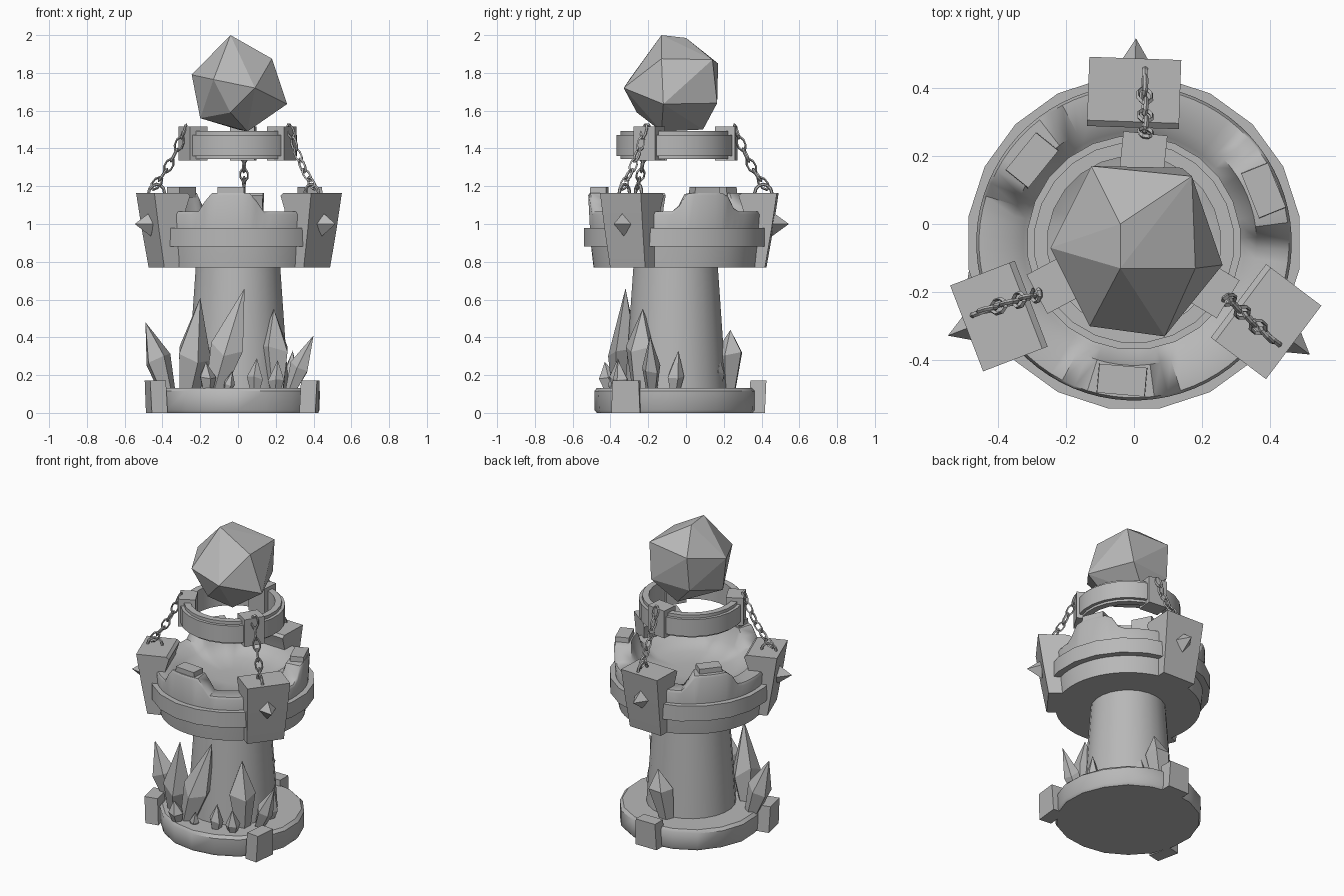
import bpy, bmesh, math, random
from mathutils import Vector, Matrix

if "Cube" in bpy.data.objects:
    bpy.data.objects.remove(bpy.data.objects["Cube"])

random.seed(4)
CX, CY = 0.0, -0.055
stone = bpy.data.materials.new("grey_stone")
stone.diffuse_color = (0.48, 0.48, 0.48, 1)
stone.use_nodes = True
stone.node_tree.nodes["Principled BSDF"].inputs["Base Color"].default_value = stone.diffuse_color
MERLONS = ((265, 0.405), (22, 0.41), (141, 0.385))


def finish(name, bm, smooth=None):
    """Turn a bmesh into a named object with the stone material."""
    bmesh.ops.recalc_face_normals(bm, faces=bm.faces)
    me = bpy.data.meshes.new(name)
    bm.to_mesh(me)
    bm.free()
    me.materials.append(stone)
    ob = bpy.data.objects.new(name, me)
    bpy.context.collection.objects.link(ob)
    if smooth:
        bpy.ops.object.select_all(action='DESELECT')
        ob.select_set(True)
        bpy.context.view_layer.objects.active = ob
        bpy.ops.object.shade_smooth_by_angle(angle=math.radians(smooth))
    return ob


def merlon_height(deg):
    """Extra parapet height: flat merlon tops with sloping shoulders."""
    h = 0.0
    for m, _ in MERLONS:
        d = abs((deg - m + 180) % 360 - 180)
        h = max(h, min(1.0, max(0.0, (22 - d) / 8)))
    return 0.1 * h


def lathe(name, profile, sides, closed=False, wobble=0.0, smooth=35):
    """Spin (r, z, share of merlon height) round the tower axis."""
    bm = bmesh.new()
    rings = []
    jitter = [random.uniform(-wobble, wobble) for _ in range(sides)]
    for r, z, *share in profile:
        ring = []
        for i in range(sides):
            a = 2 * math.pi * (i + 0.5) / sides
            rr = r + jitter[i] + random.uniform(-wobble, wobble) * 0.4
            up = share[0] * merlon_height(math.degrees(a)) if share else 0
            ring.append(bm.verts.new((CX + rr * math.cos(a), CY + rr * math.sin(a), z + up)))
        rings.append(ring)
    pairs = list(zip(rings, rings[1:])) + ([(rings[-1], rings[0])] if closed else [])
    for a, b in pairs:
        for i in range(sides):
            j = (i + 1) % sides
            bm.faces.new((a[i], a[j], b[j], b[i]))
    if not closed:
        bm.faces.new(rings[0])
        bm.faces.new(rings[-1])
    return finish(name, bm, smooth)


def prism(name, outline, loc, turn, smooth=None):
    """Outline of (radial, z, half width); mirrored across the radial plane."""
    bm = bmesh.new()
    m = Matrix.Translation((loc[0], loc[1], 0)) @ Matrix.Rotation(math.radians(turn), 4, 'Z')
    left = [bm.verts.new(m @ Vector((r, w, z))) for r, z, w in outline]
    right = [bm.verts.new(m @ Vector((r, -w, z))) for r, z, w in outline]
    bm.faces.new(left)
    bm.faces.new(right)
    n = len(outline)
    for i in range(n):
        j = (i + 1) % n
        bm.faces.new((left[i], left[j], right[j], right[i]))
    return finish(name, bm, smooth)


def box(name, loc, turn, depth, z0, z1, w0, w1, lean=0.0):
    d = depth / 2
    return prism(name, [(-d, z0, w0), (d, z0, w0), (d + lean, z1, w1), (-d + lean, z1, w1)], loc, turn)


def polar(deg, r):
    a = math.radians(deg)
    return Vector((CX + r * math.cos(a), CY + r * math.sin(a), 0))


def spindle(name, base, tip, radius, waist=0.4, sides=5):
    """Pointed crystal, widest part of the way up."""
    base, tip = Vector(base), Vector(tip)
    axis = tip - base
    rot = axis.to_track_quat('Z', 'Y').to_matrix()
    bm = bmesh.new()
    top = bm.verts.new(tip)
    loops = []
    for t, k in ((0, 0.55), (waist, 1.0)):
        ring = []
        for i in range(sides):
            a = 2 * math.pi * i / sides + 0.4
            rr = radius * k * random.uniform(0.9, 1.15)
            tt = t + (random.uniform(-0.07, 0.07) if t else 0)
            ring.append(bm.verts.new(base + axis * tt + rot @ Vector((rr * math.cos(a), rr * math.sin(a), 0))))
        loops.append(ring)
    lo, hi = loops
    bm.faces.new(lo)
    for i in range(sides):
        j = (i + 1) % sides
        bm.faces.new((lo[i], lo[j], hi[j], hi[i]))
        bm.faces.new((hi[i], hi[j], top))
    return finish(name, bm)


# Foot, column, battlement head with blended merlons, and its band
lathe("base_disc", [(0.425, 0.0), (0.435, 0.015), (0.437, 0.115), (0.42, 0.133)], 18, wobble=0.007, smooth=40)
lathe("column", [(0.27, 0.12), (0.255, 0.35), (0.225, 0.78)], 24)
lathe("battlement_head", [(0.435, 0.77), (0.45, 0.9), (0.463, 1.05, 1), (0.455, 1.065, 1),
                          (0.36, 1.065, 1), (0.325, 1.03, 0.3), (0.25, 1.0), (0.1, 0.99)], 72, smooth=50)
lathe("head_band", [(0.44, 0.88), (0.492, 0.88), (0.492, 0.98), (0.44, 0.98)], 20, closed=True)

# Hanging ring: inner hoop with a raised outer hoop
lathe("ring_inner", [(0.255, 1.345), (0.295, 1.345), (0.295, 1.492), (0.255, 1.492)], 24, closed=True)
lathe("ring_outer", [(0.285, 1.36), (0.315, 1.36), (0.315, 1.472), (0.285, 1.472)], 24, closed=True)

# Blocks on the foot
for loc, turn in (((-0.43, -0.235), 192), ((0.375, -0.315), -6), ((0.0, 0.375), 90)):
    box("base_block", loc, turn, 0.085, 0.0, 0.172, 0.076, 0.07, lean=0.008)

# Cap blocks on the merlons
for deg, r in MERLONS:
    box("merlon_cap", polar(deg, r), deg, 0.085, 1.14, 1.197, 0.072, 0.07)

# One shared chain link mesh, stretched and octagonal
bpy.ops.mesh.primitive_torus_add(major_radius=0.024, minor_radius=0.006, major_segments=8, minor_segments=4)
link = bpy.context.object
link.name = "chain_link"
link.data.materials.append(stone)
link_mesh = link.data
link_mesh.transform(Matrix.Rotation(math.pi / 8, 4, 'Z'))
link_mesh.transform(Matrix.Diagonal((1.6, 0.9, 1.2, 1)))
bpy.data.objects.remove(link)

# Shield plates with spikes, ring blocks and chains: (outer face middle, facing, ring block angle)
for (px, py), turn, deg in (((-0.495, -0.308), 201, 208), ((0.472, -0.35), -37, -31), ((0.004, 0.49), 88, 84)):
    prism("shield_plate", [(-0.004, 1.165, 0.135), (-0.035, 0.96, 0.126), (-0.068, 0.77, 0.116),
                           (-0.15, 0.77, 0.116), (-0.165, 0.96, 0.126), (-0.185, 1.08, 0.131),
                           (-0.207, 1.15, 0.135), (-0.19, 1.165, 0.135)], (px, py), turn, smooth=40)
    out = Vector((math.cos(math.radians(turn)), math.sin(math.radians(turn)), 0))
    side = Vector((-out.y, out.x, 0))
    outer = Vector((px, py, 0))
    anchor = outer - out * 0.08 - side * 0.03

    # Four-sided spike
    bm = bmesh.new()
    c = outer + Vector((0, 0, 1.0)) - out * 0.035
    for v in (out * 0.09, -out * 0.03, side * 0.055, -side * 0.055, Vector((0, 0, 0.065)), Vector((0, 0, -0.065))):
        bm.verts.new(c + v)
    bmesh.ops.convex_hull(bm, input=bm.verts)
    finish("shield_spike", bm)

    # Block clamped on the ring
    box("ring_block", polar(deg, 0.27), deg, 0.105, 1.335, 1.515, 0.065, 0.065)

    # Sagging chain
    p0 = polar(deg, 0.325) + Vector((0, 0, 1.49))
    p2 = anchor + Vector((0, 0, 1.215))
    p1 = p0.lerp(p2, 0.4) + Vector((0, 0, -0.06))
    count = 6
    for i in range(count):
        t = i / (count - 1)
        p = p0 * (1 - t) ** 2 + p1 * 2 * t * (1 - t) + p2 * t * t
        tangent = (p1 - p0) * (1 - t) + (p2 - p1) * t
        ob = bpy.data.objects.new("chain_link", link_mesh)
        ob.matrix_world = (Matrix.Translation(p) @ tangent.to_track_quat('X', 'Z').to_matrix().to_4x4()
                           @ Matrix.Rotation(math.pi / 2 * (i % 2) + 0.2, 4, 'X'))
        bpy.context.collection.objects.link(ob)

    # Anchor loop on the plate
    bpy.ops.mesh.primitive_torus_add(major_radius=0.045, minor_radius=0.009, major_segments=12, minor_segments=6,
                                     location=anchor + Vector((0, 0, 1.165)),
                                     rotation=(math.pi / 2, 0, math.radians(turn)))
    bpy.context.object.name = "chain_anchor"
    bpy.context.object.data.materials.append(stone)

# Crystals round the foot: base, tip, radius, waist height
for base, tip, radius, waist in (
        ((-0.37, -0.15, 0.10), (-0.49, -0.17, 0.48), 0.07, 0.45),
        ((-0.27, -0.26, 0.10), (-0.20, -0.32, 0.61), 0.095, 0.4),
        ((-0.13, -0.35, 0.10), (0.035, -0.32, 0.66), 0.08, 0.42),
        ((0.20, -0.24, 0.10), (0.19, -0.23, 0.55), 0.08, 0.55),
        ((-0.02, 0.225, 0.10), (0.04, 0.235, 0.44), 0.07, 0.65),
        ((0.28, -0.18, 0.12), (0.40, -0.19, 0.41), 0.055, 0.4),
        ((0.08, 0.16, 0.11), (0.10, 0.175, 0.31), 0.04, 0.5),
        ((0.09, -0.36, 0.11), (0.10, -0.36, 0.29), 0.045, 0.4),
        ((0.20, -0.34, 0.11), (0.21, -0.36, 0.28), 0.042, 0.4),
        ((0.27, -0.06, 0.11), (0.29, -0.04, 0.33), 0.045, 0.4),
        ((-0.16, -0.40, 0.11), (-0.17, -0.43, 0.27), 0.045, 0.5),
        ((-0.06, -0.38, 0.11), (-0.03, -0.40, 0.22), 0.03, 0.4)):
    spindle("crystal", base, tip, radius, waist)

# Faceted floating orb
bm = bmesh.new()
for v in ((-.04, -.13, 2.0), (-.04, 0, 1.985), (.18, -.13, 1.875), (.17, .14, 1.87), (-.125, .17, 1.85),
          (-.245, -.07, 1.79), (-.13, -.3, 1.765), (.09, -.33, 1.72), (.26, -.12, 1.635), (.14, .165, 1.64),
          (-.13, .15, 1.63), (-.2, -.1, 1.56), (-.04, -.26, 1.59), (.05, -.13, 1.49), (0, .09, 1.5)):
    bm.verts.new(v)
bmesh.ops.convex_hull(bm, input=bm.verts)
finish("floating_orb", bm)
